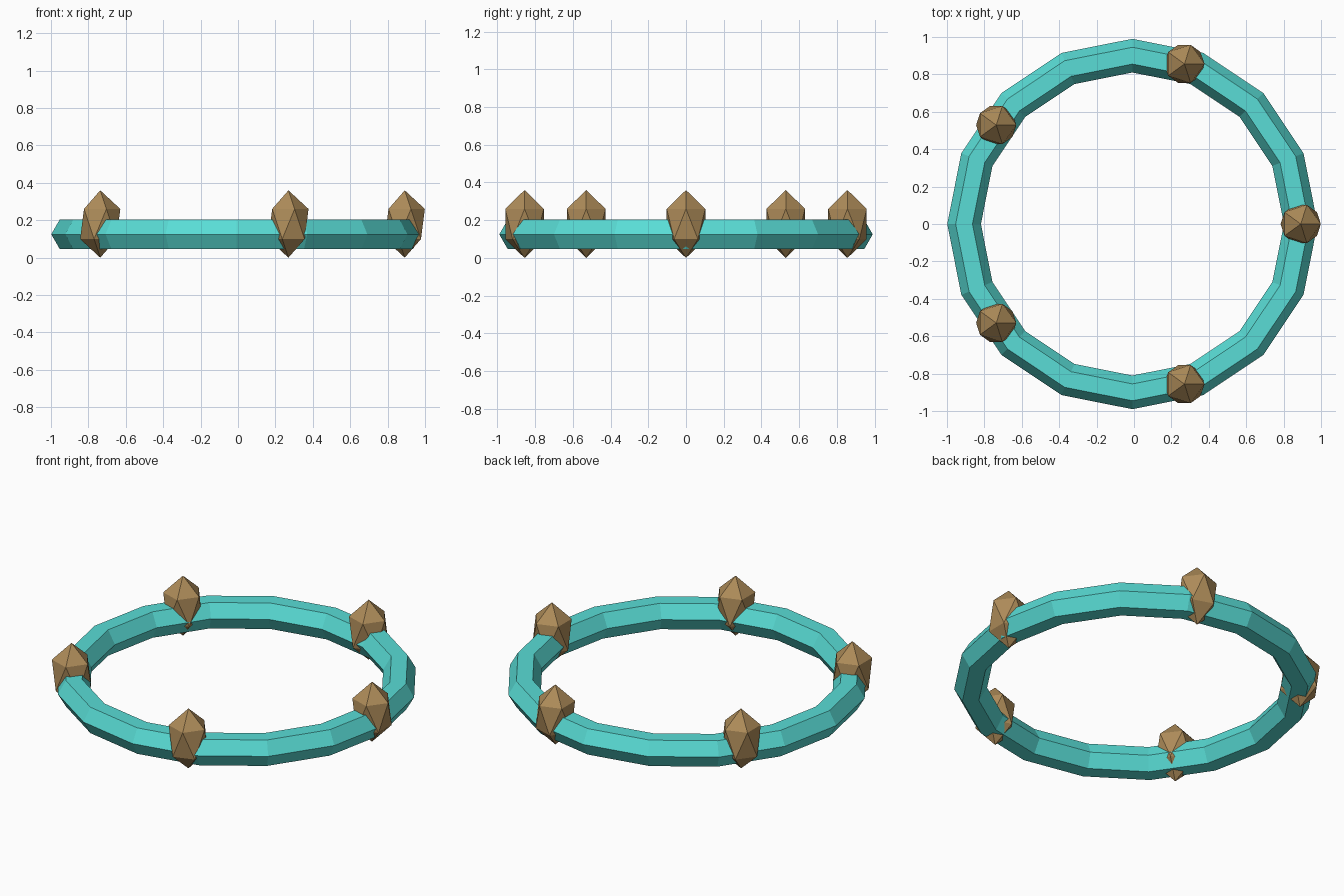
import bpy
from math import cos, sin, tau

if "Cube" in bpy.data.objects:
    bpy.data.objects.remove(bpy.data.objects["Cube"])

CENTRE_X = -0.0085
RING_RADIUS = 0.90
GEM_COUNT = 5
GEM_RADIUS = 0.12


def make_material(name, rgb):
    mat = bpy.data.materials.new(name)
    mat.diffuse_color = (*rgb, 1.0)
    mat.use_nodes = True
    mat.node_tree.nodes["Principled BSDF"].inputs["Base Color"].default_value = mat.diffuse_color
    return mat


teal = make_material("teal", (0.10, 0.72, 0.67))
bronze = make_material("bronze", (0.42, 0.26, 0.10))

# Faceted band: 16-sided ring with a hexagonal section
bpy.ops.mesh.primitive_torus_add(
    major_segments=16, minor_segments=6,
    major_radius=RING_RADIUS, minor_radius=0.09,
    location=(CENTRE_X, 0, 0.125))
band = bpy.context.object
band.name = "ring_band"
band.data.materials.append(teal)

# Stretched 20-faced gems spaced evenly round the band
for i in range(GEM_COUNT):
    a = tau * i / GEM_COUNT
    bpy.ops.mesh.primitive_ico_sphere_add(
        subdivisions=1, radius=GEM_RADIUS,
        location=(CENTRE_X + RING_RADIUS * cos(a), RING_RADIUS * sin(a), 0.18))
    gem = bpy.context.object
    gem.name = f"gem_{i + 1}"
    gem.scale.z = 1.5
    gem.data.materials.append(bronze)
